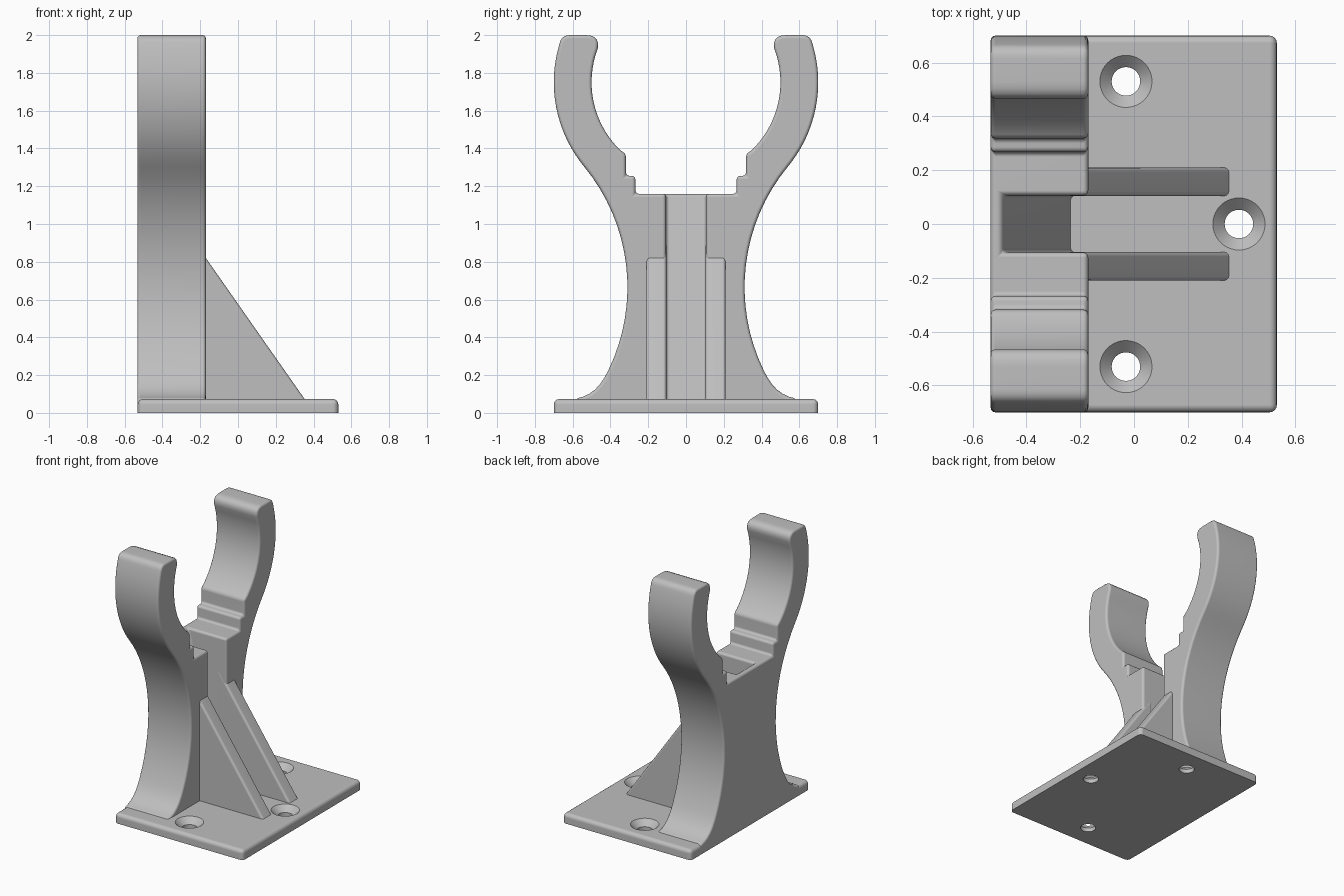
import bpy, bmesh
from math import radians, sin, cos, pi
from mathutils import Vector

if "Cube" in bpy.data.objects:
    bpy.data.objects.remove(bpy.data.objects["Cube"])

grey = bpy.data.materials.new("matte_grey")
grey.use_nodes = True
grey.diffuse_color = (0.52, 0.52, 0.52, 1)
grey.node_tree.nodes["Principled BSDF"].inputs["Base Color"].default_value = (0.52, 0.52, 0.52, 1)


def finish(bm, name):
    bmesh.ops.recalc_face_normals(bm, faces=bm.faces)
    mesh = bpy.data.meshes.new(name)
    bm.to_mesh(mesh)
    bm.free()
    obj = bpy.data.objects.new(name, mesh)
    bpy.context.collection.objects.link(obj)
    mesh.materials.append(grey)
    return obj


def prism(name, points, offset):
    """Close a planar outline and extrude it along offset."""
    bm = bmesh.new()
    face = bm.faces.new([bm.verts.new(p) for p in points])
    new = bmesh.ops.extrude_face_region(bm, geom=[face])["geom"]
    bmesh.ops.translate(bm, vec=offset, verts=[v for v in new if isinstance(v, bmesh.types.BMVert)])
    return finish(bm, name)


def apply(obj, mod):
    bpy.context.view_layer.objects.active = obj
    bpy.ops.object.modifier_apply(modifier=mod.name)


def cut(obj, cutter):
    mod = obj.modifiers.new("cut", 'BOOLEAN')
    mod.operation, mod.solver, mod.object = 'DIFFERENCE', 'EXACT', cutter
    apply(obj, mod)
    bpy.data.objects.remove(cutter)


def round_edges(obj, width):
    mod = obj.modifiers.new("round", 'BEVEL')
    mod.width, mod.segments = width, 3
    mod.limit_method, mod.angle_limit = 'ANGLE', radians(35)
    mod.use_clamp_overlap = False
    apply(obj, mod)


def smooth(obj):
    bpy.ops.object.select_all(action='DESELECT')
    obj.select_set(True)
    bpy.context.view_layer.objects.active = obj
    bpy.ops.object.shade_smooth_by_angle(angle=radians(38))
    obj.modifiers.new("weighted", 'WEIGHTED_NORMAL').keep_sharp = True


def arc(cy, cz, r, start, end, n):
    steps = [radians(start + (end - start) * i / n) for i in range(n + 1)]
    return [(cy + r * cos(a), cz + r * sin(a)) for a in steps]


def curve(a, b, c, n=5):
    a, b, c = Vector(a), Vector(b), Vector(c)
    return [tuple(a.lerp(b, i / n).lerp(b.lerp(c, i / n), i / n)) for i in range(n + 1)]


# Base plate, rounded everywhere but underneath
bm = bmesh.new()
bmesh.ops.create_cube(bm, size=1)
bmesh.ops.scale(bm, vec=(1.062, 1.4, 0.073), verts=bm.verts)
bmesh.ops.translate(bm, vec=(0, 0, 0.0365), verts=bm.verts)
edges = [e for e in bm.edges if max(v.co.z for v in e.verts) > 0.05]
bmesh.ops.bevel(bm, geom=edges, offset=0.028, segments=4, profile=0.5, affect='EDGES')
plate = finish(bm, "base_plate")

# Countersunk screw holes
for x, y in ((-0.03, 0.53), (-0.03, -0.53), (0.39, 0)):
    bm = bmesh.new()
    outline = [(0, -0.02), (0.053, -0.02), (0.053, 0.03), (0.101, 0.077), (0.101, 0.1), (0, 0.1)]
    verts = [bm.verts.new((x + r, y, z)) for r, z in outline]
    lines = [bm.edges.new(pair) for pair in zip(verts, verts[1:])]
    bmesh.ops.spin(bm, geom=verts + lines, cent=(x, y, 0), axis=(0, 0, 1), angle=2 * pi, steps=40)
    bmesh.ops.remove_doubles(bm, verts=bm.verts, dist=0.0005)
    cut(plate, finish(bm, "hole_cutter"))
smooth(plate)

# Forked cradle: half outline from the foot, up the outside, down the inside
half = [(0.585, 0.012)]
half += curve((0.585, 0.076), (0.485, 0.09), (0.43, 0.19))
half += arc(1.314, 0.665, 1.004, 206, 140.5, 16)
half += arc(0, 1.75, 0.7, -37, 15, 14)
half += curve((0.668, 1.96), (0.658, 2.0), (0.615, 2.0))
half += curve((0.53, 2.0), (0.455, 2.0), (0.467, 1.93))
half += arc(0, 1.75, 0.5, 16, -46, 16)
half += [(0.318, 1.37), (0.318, 1.255), (0.268, 1.255), (0.268, 1.16)]
outline = half + [(-y, z) for y, z in reversed(half)]
cradle = prism("forked_cradle", [(-0.533, y, z) for y, z in outline], (0.363, 0, 0))

# Tapered slot through the cradle's inner side
slot = [(-0.523, 1.3), (-0.207, -0.05), (0, -0.05), (0, 1.3)]
cut(cradle, prism("slot_cutter", [(x, -0.106, z) for x, z in slot], (0, 0.212, 0)))
round_edges(cradle, 0.018)
smooth(cradle)

# Pair of sloping ribs
for side, name in ((1, "left_rib"), (-1, "right_rib")):
    tri = [(-0.25, 0.03), (0.383, 0.03), (-0.25, 0.934)]
    rib = prism(name, [(x, side * 0.104, z) for x, z in tri], (0, side * 0.106, 0))
    round_edges(rib, 0.016)
    smooth(rib)
